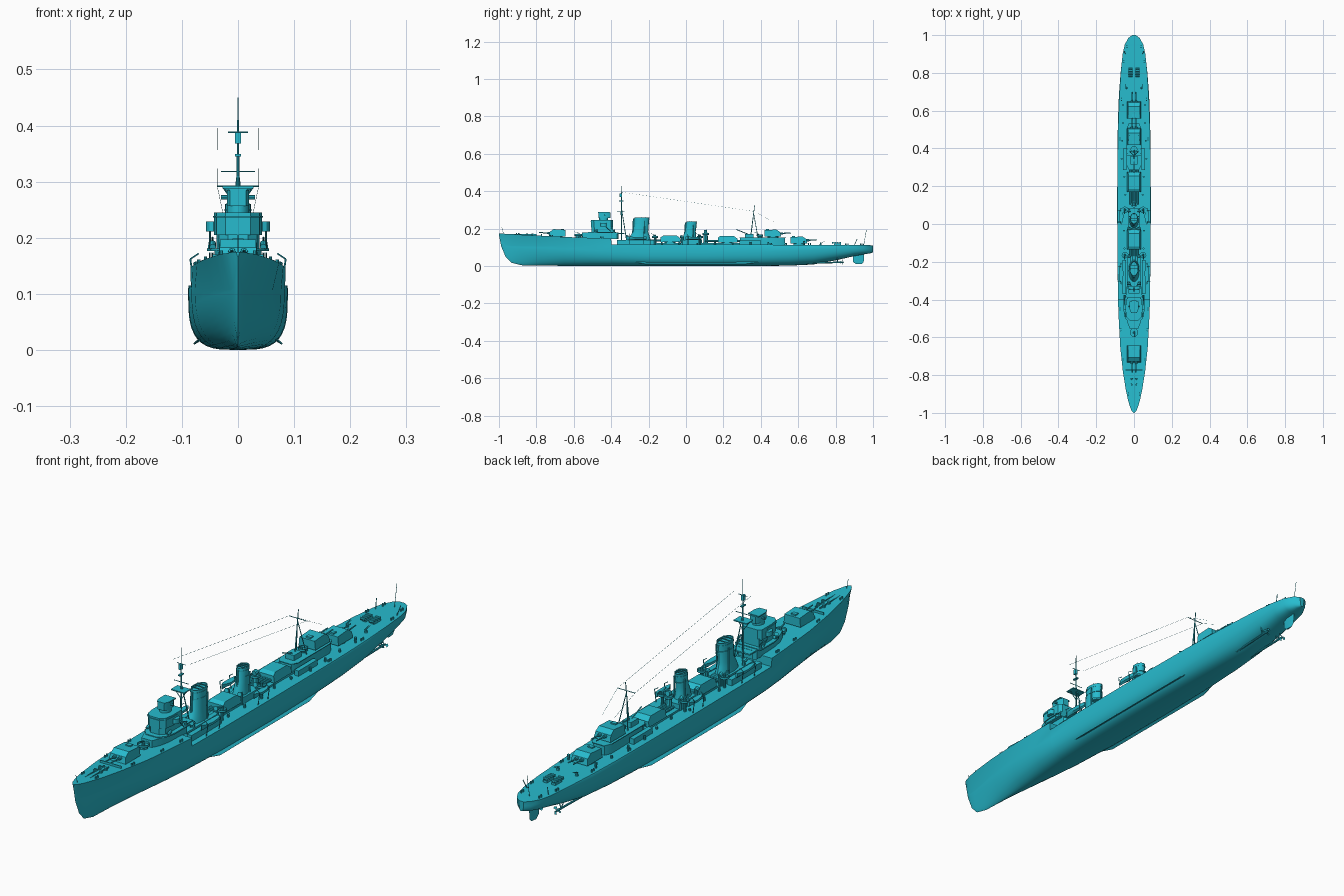
import bpy, bmesh, math, random
from mathutils import Vector

random.seed(3)
paint = bpy.data.materials.new("teal_paint")
paint.diffuse_color = (0.02, 0.50, 0.62, 1)


def build(name, verts, faces, mirror=False):
    me = bpy.data.meshes.new(name)
    me.from_pydata(verts, [], faces)
    bm = bmesh.new()
    bm.from_mesh(me)
    bmesh.ops.remove_doubles(bm, verts=bm.verts, dist=1e-5)
    bmesh.ops.recalc_face_normals(bm, faces=bm.faces)
    bm.to_mesh(me)
    bm.free()
    me.materials.append(paint)
    ob = bpy.data.objects.new(name, me)
    bpy.context.collection.objects.link(ob)
    if mirror:
        ob.modifiers.new("mirror", 'MIRROR')
    return ob


def loft(name, rings, mirror=False):
    n = len(rings[0])
    faces = [(k*n+i, k*n+(i+1) % n, (k+1)*n+(i+1) % n, (k+1)*n+i)
             for k in range(len(rings)-1) for i in range(n)]
    faces += [tuple(range(n)), tuple(range((len(rings)-1)*n, len(rings)*n))]
    return build(name, [p for r in rings for p in r], faces, mirror)


def rod(name, a, b, r, r2=None, n=8, mirror=False):
    a, b = Vector(a), Vector(b)
    d = (b-a).normalized()
    u = d.orthogonal().normalized()
    v = d.cross(u)
    ang = [2*math.pi*i/n for i in range(n)]
    return loft(name, [[p+q*(u*math.cos(t)+v*math.sin(t)) for t in ang]
                       for p, q in ((a, r), (b, r if r2 is None else r2))], mirror)


def box(name, x0, x1, y0, y1, z0, z1, mirror=False):
    return loft(name, [[(x0, y0, z), (x1, y0, z), (x1, y1, z), (x0, y1, z)] for z in (z0, z1)], mirror)


def oval(y, rx, ry, z, n=20, x=0):
    return [(x+rx*math.cos(2*math.pi*i/n), y+ry*math.sin(2*math.pi*i/n), z) for i in range(n)]


def prism(name, half, z0, z1):
    full = half + [(-x, y) for x, y in reversed(half)]
    return loft(name, [[(x, y, z) for x, y in full] for z in (z0, z1)])


# hull: y, deck half-width, waterline width, deck z, keel z, section exponent
stations = [
    (-1.0, .003, .002, .175, .165, 1.8), (-.988, .013, .004, .174, .105, 1.8),
    (-.965, .022, .008, .172, .05, 1.7), (-.935, .031, .014, .171, .018, 1.6),
    (-.88, .043, .025, .167, .004, 1.5), (-.78, .059, .043, .162, .002, 1.25),
    (-.65, .073, .062, .155, .001, 1.0), (-.5, .081, .077, .150, 0, .8),
    (-.4, .085, .083, .147, 0, .7), (-.399, .084, .083, .115, 0, .7),
    (-.2, .087, .088, .115, 0, .6), (.1, .088, .089, .115, 0, .58),
    (.4, .086, .088, .114, 0, .65), (.55, .083, .085, .113, .002, .72),
    (.68, .077, .080, .112, .008, .8), (.8, .070, .071, .112, .03, .8),
    (.9, .060, .060, .111, .053, .75), (.95, .049, .049, .111, .062, .7),
    (.985, .030, .029, .111, .068, .65), (1.0, .010, .009, .110, .072, .6)]
rings = []
for y, w, ww, d, k, p in stations:
    s = min(d-.001, max(.108, k+.5*(d-k)))
    half = [(ww*math.sin(a)**p, y, k+(s-k)*(1-max(0, math.cos(a))**p))
            for a in [math.pi/2*j/10 for j in range(11)]] + [(w, y, d)]
    rings.append(half + [(-x, yy, z) for x, yy, z in reversed(half[1:])])
loft("hull", rings)

# underwater fittings
loft("bilge_keel", [[(.060, y, .020), (.066, y, .024), (.066+o, y, .024-o*.9), (.064+o, y, .022-o*.9)]
                    for y, o in ((-.28, .002), (-.22, .014), (.32, .014), (.4, .002))], True)
rod("propeller_shaft", (.032, .56, .012), (.036, .83, .020), .004, mirror=True)
for dx in (-.012, .012):
    rod("shaft_strut", (.036, .81, .020), (.036+dx, .81, .050), .002, mirror=True)
rod("propeller_hub", (.036, .825, .020), (.036, .845, .020), .006, .002, mirror=True)
for i in range(3):
    t = 2*math.pi*i/3
    c, s = math.cos(t), math.sin(t)
    build("propeller_blade", [(.036+c*r-s*o, .836+o*.3, .020+s*r+c*o) for r, o in
          ((.003, 0), (.013, -.007), (.018, 0), (.013, .007))], [(0, 1, 2, 3)], True)
loft("rudder", [[(0, y0, z), (.004, (y0+y1)/2-.01, z), (0, y1, z), (-.004, (y0+y1)/2-.01, z)]
                for z, y0, y1 in ((.010, .91, .94), (.022, .892, .95), (.062, .895, .953))])


# twin gun turrets
def turret(name, y, z, d):
    prof = [(-.046, 0, 1), (-.046, .034, .9), (.018, .038, .88), (.038, .024, .9), (.044, 0, 1)]
    loft(name, [[(s*.036*w, y+d*a, z+.004+h) for a, h, w in prof] for s in (-1, 1)])
    loft(name+"_base", [oval(y, .030, .030, z-.006), oval(y, .030, .030, z+.005)])
    box(name+"_hatch", -.010, .010, y-d*.03-.008, y-d*.03+.008, z+.036, z+.044)
    rod(name+"_barrel", (.011, y+d*.03, z+.020), (.011, y+d*.095, z+.024), .0036, .0022, mirror=True)
    rod(name+"_sleeve", (.011, y+d*.03, z+.020), (.011, y+d*.052, z+.0215), .007, .006, mirror=True)


turret("fore_turret", -.69, .155, -1)
turret("upper_aft_turret", .465, .153, 1)
turret("lower_aft_turret", .605, .116, 1)


# light anti-aircraft mounts
def flak(name, x, y, z, d, mirror=False):
    rod(name+"_pedestal", (x, y, z), (x, y, z+.012), .006, .004, mirror=mirror)
    for o in (-.003, 0, .003):
        rod(name+"_barrel", (x+o, y-d*.006, z+.012), (x+o, y+d*.022, z+.020), .001, n=5, mirror=mirror)


def tub(name, x, y, z, r, mirror=False):
    loft(name, [oval(y, q, q, h, 14, x) for q, h in
                ((r*.9, z), (r, z+.002), (r, z+.010), (r*.9, z+.010), (r*.9, z+.003))], mirror)


# bridge tower
prism("bridge_base", [(.022, -.555), (.036, -.52), (.042, -.48), (.042, -.37), (.03, -.36)], .143, .178)
prism("bridge_lower_deck", [(.025, -.525), (.046, -.50), (.055, -.46), (.055, -.375)], .176, .181)
prism("bridge_middle", [(.018, -.505), (.034, -.49), (.038, -.46), (.038, -.39)], .18, .21)
prism("bridge_upper", [(.022, -.508), (.038, -.492), (.043, -.46), (.043, -.40), (.03, -.39)], .205, .245)
prism("bridge_window_ledge", [(.023, -.511), (.040, -.494), (.0445, -.46), (.0445, -.43)], .236, .239)
loft("bridge_wing", [oval(-.44, .013, .016, z, 12, .044) for z in (.211, .229)], True)
loft("director_base", [oval(-.44, .020, .024, z) for z in (.245, .258)])
prism("director", [(.014, -.468), (.020, -.455), (.020, -.42), (.012, -.405)], .257, .285)
rod("rangefinder", (-.03, -.435, .272), (.03, -.435, .272), .004)
prism("director_roof", [(.016, -.47), (.023, -.45), (.023, -.41)], .284, .288)
rod("wing_post", (.05, -.40, .181), (.05, -.43, .213), .0015, mirror=True)
box("signal_deck", -.040, .040, -.40, -.33, .172, .177)
tub("bridge_tub", 0, -.575, .160, .022)
rod("bridge_tub_stand", (0, -.575, .15), (0, -.575, .161), .017)
flak("bridge_flak", 0, -.575, .163, -1)
flak("signal_flak", .048, -.385, .181, -1, True)
rod("searchlight", (.045, -.49, .183), (.045, -.472, .190), .006, mirror=True)

# foremast
rod("foremast", (0, -.345, .12), (0, -.345, .345), .0035, .0025)
rod("foremast_leg", (.024, -.315, .12), (.001, -.345, .31), .0025, .0018, mirror=True)
rod("topmast", (0, -.345, .33), (0, -.345, .45), .002, .001)
box("mast_platform", -.028, .028, -.368, -.328, .288, .292)
rod("platform_brace", (.026, -.35, .289), (.002, -.345, .255), .0014, mirror=True)
box("mast_radar", -.005, .005, -.355, -.342, .368, .388)
box("mast_top", -.005, .005, -.358, -.335, .345, .349)
for z, w in ((.318, .03), (.388, .018)):
    rod("fore_yard", (-w, -.345, z), (w, -.345, z), .0013, n=6)

# midship deckhouses
box("midship_house", -.036, .036, -.36, -.17, .112, .140)
box("midship_low_house", -.030, .030, -.17, .30, .112, .122)
box("second_funnel_house", -.032, .032, -.025, .085, .112, .140)
box("torpedo_locker", .042, .062, -.37, -.19, .112, .138, True)


# funnels with raised rims, pipes and cap grids
def funnel(name, y, rx, ry, z, base):
    loft(name, [oval(y-.012, rx*1.25, ry*1.2+base, .135), oval(y-.010, rx*1.08, ry*1.06+base*.6, .165),
                oval(y-.006, rx, ry, .185), oval(y, rx, ry, z), oval(y, rx*.88, ry*.9, z),
                oval(y-.001, rx*.85, ry*.88, z-.014)])
    for h in (z-.012, z-.035):
        loft(name+"_band", [oval(y-.001, rx*1.05, ry*1.04, q) for q in (h, h+.003)])
    for i in (-1, 0, 1):
        box(name+"_cap_bar", -rx*.9, rx*.9, y+i*ry*.45-.001, y+i*ry*.45+.001, z-.001, z+.002)
    rod(name+"_steam_pipe", (0, y-ry-.010, .14), (0, y-ry-.004, z-.006), .004)
    rod(name+"_side_pipe", (rx+.003, y+ry*.3, .14), (rx+.003, y+ry*.35, z-.02), .0028, mirror=True)


funnel("fore_funnel", -.236, .023, .040, .260, .012)
funnel("aft_funnel", .030, .020, .028, .238, .006)
for y in (-.31, -.165, -.02, .075):
    rod("vent_trunk", (.028, y, .115), (.028, y, .155), .006, mirror=True)
    rod("vent_cowl", (.028, y+.002, .155), (.028, y-.011, .158), .007, .009, mirror=True)

# flak platforms beside the aft funnel and searchlight tower
for y in (-.165, .075):
    tub("side_tub", .048, y, .150, .017, True)
    rod("side_tub_leg", (.048, y, .113), (.048, y, .151), .005, mirror=True)
    flak("side_flak", .048, y, .153, -1, True)
rod("searchlight_tower", (0, .105, .12), (0, .105, .168), .013, .011)
tub("searchlight_tub", 0, .105, .166, .018)
rod("searchlight_lamp", (0, .097, .182), (0, .113, .184), .010)


# quadruple torpedo mounts: shield and four tubes
def torpedo_mount(name, y, z):
    prof = [(-.05, 0, 1), (-.05, .026, .9), (-.035, .035, .8), (.035, .035, .8), (.055, .02, .9), (.055, 0, 1)]
    loft(name+"_shield", [[(s*.036*w, y+a, z+.006+h) for a, h, w in prof] for s in (-1, 1)])
    loft(name+"_base", [oval(y, .030, .030, z-.008), oval(y, .030, .030, z+.006)])
    for x in (.006, .018):
        rod(name+"_tube", (x, y-.118, z+.014), (x, y+.07, z+.014), .0055, n=10, mirror=True)


torpedo_mount("fore_torpedo", -.085, .122)
torpedo_mount("aft_torpedo", .220, .120)

# boats with davits
for y, L in ((-.265, .055), (.04, .042)):
    loft("boat", [[(.068+w*a, y+t*L, .141+h*b) for a, b in ((-1, 1), (-.7, .2), (0, -.1), (.7, .2), (1, 1))]
                  for t, w, h in ((-1, .001, .018), (-.6, .009, .016), (0, .012, .014), (.6, .010, .015), (1, .005, .017))], True)
    for s in (-.7, .7):
        rod("davit_post", (.078, y+s*L, .113), (.085, y+s*L, .162), .0016, n=6, mirror=True)
        rod("davit_arm", (.085, y+s*L, .162), (.070, y+s*L, .172), .0014, n=6, mirror=True)

# aft deckhouse, mainmast, derrick
prism("aft_house", [(.024, .29), (.034, .31), (.036, .43), (.036, .505), (.024, .53)], .11, .150)
prism("aft_house_roof", [(.026, .285), (.039, .31), (.039, .505), (.026, .535)], .149, .152)
box("aft_control_room", -.018, .018, .315, .36, .15, .172)
box("aft_torpedo_locker", .040, .058, .285, .40, .112, .135, True)
tub("aft_tub", 0, .395, .158, .018)
rod("aft_tub_stand", (0, .395, .15), (0, .395, .159), .013)
flak("aft_flak", 0, .385, .16, -1)
rod("mainmast", (0, .345, .15), (0, .367, .325), .0028, .0015)
rod("mainmast_leg", (.022, .385, .15), (.001, .362, .28), .002, .0015, mirror=True)
rod("main_yard", (-.037, .363, .292), (.037, .363, .292), .0014, n=6)
rod("derrick", (0, .345, .165), (0, .270, .195), .0022)
rod("aerial", (.037, .363, .292), (.036, -.345, .395), .0004, n=4, mirror=True)
rod("aft_aerial", (.037, .363, .292), (.025, .47, .235), .0004, n=4, mirror=True)

# forecastle and quarterdeck fittings
box("anchor_chain", .008, .011, -.93, -.80, .164, .170, True)
for y in (-.85, -.82):
    rod("capstan", (.012, y, .160), (.012, y, .175), .006, .005, mirror=True)
box("breakwater", -.045, .045, -.775, -.771, .158, .170)
for y, x, z in ((-.90, .030, .166), (-.72, .058, .156), (-.56, .07, .15), (-.45, .074, .147),
                (.45, .074, .112), (.66, .066, .111), (.86, .054, .11), (.94, .038, .11)):
    for o in (-.006, .006):
        rod("bollard", (x, y+o, z), (x, y+o, z+.011), .003, mirror=True)
for i in range(9):
    x, y = random.uniform(.045, .066), -.13+i*.095
    rod("deck_vent", (x, y, .112), (x, y, random.uniform(.122, .135)), .004, .005, mirror=True)
box("depth_charge_rack", .010, .026, .79, .83, .110, .120, True)
for i in range(4):
    rod("depth_charge", (.008, .785+i*.013, .124), (.028, .785+i*.013, .124), .0055, mirror=True)
flak("quarterdeck_flak", .04, .72, .111, 1, True)
rod("paravane_davit", (.045, .90, .11), (.052, .915, .145), .0016, n=6, mirror=True)
rod("jackstaff", (0, -.975, .172), (0, -.985, .205), .0009, n=6)
rod("ensign_staff", (0, .95, .11), (0, .965, .195), .0010, n=6)

# keep edges crisp, curves smooth
bpy.ops.object.select_all(action='SELECT')
bpy.context.view_layer.objects.active = bpy.context.selected_objects[0]
bpy.ops.object.shade_smooth_by_angle(angle=math.radians(30))
